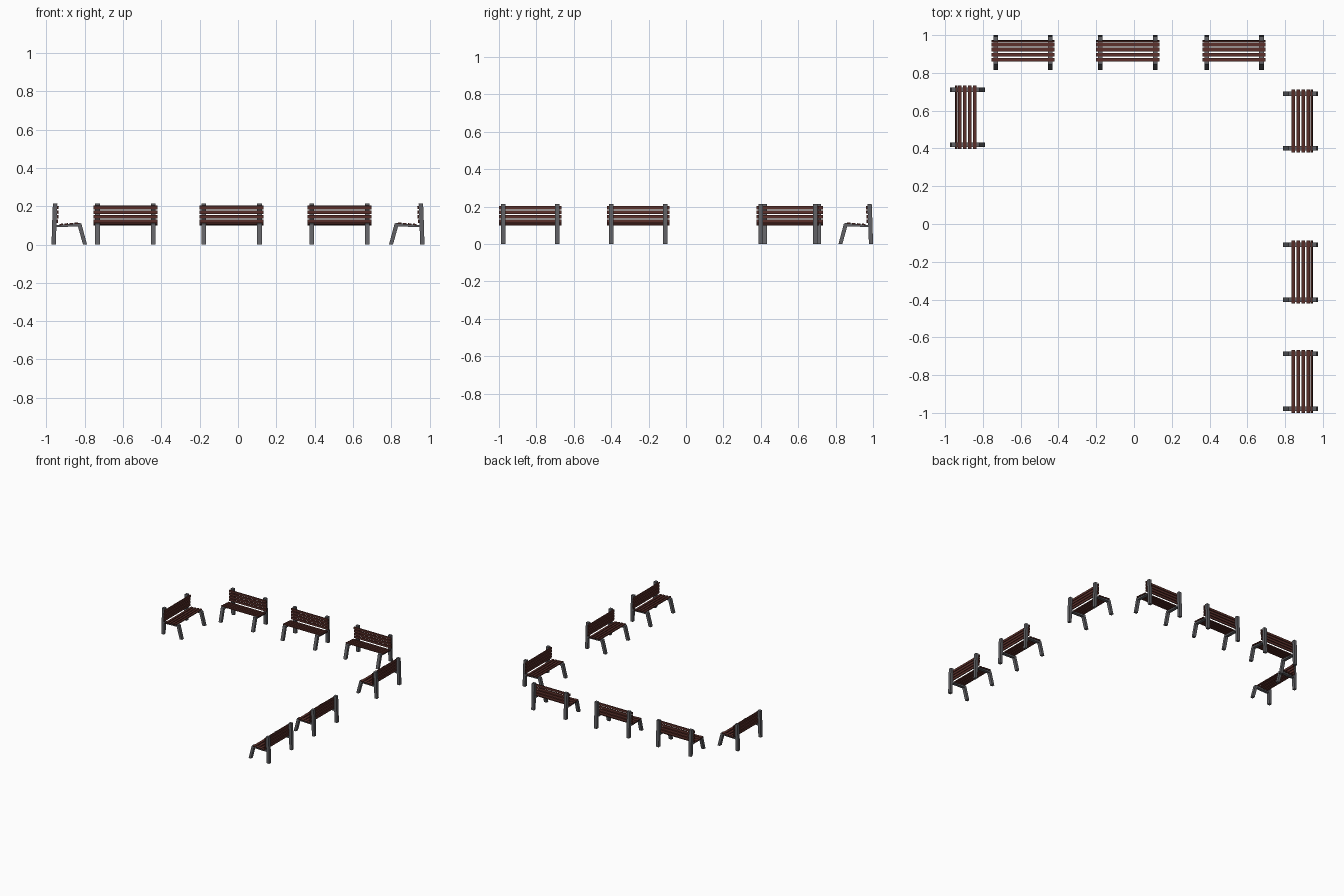
import bpy, bmesh
from math import pi
from mathutils import Matrix, Vector

if "Cube" in bpy.data.objects:
    bpy.data.objects.remove(bpy.data.objects["Cube"])


def material(name, rgb):
    m = bpy.data.materials.new(name)
    m.diffuse_color = (*rgb, 1)
    m.use_nodes = True
    m.node_tree.nodes["Principled BSDF"].inputs["Base Color"].default_value = m.diffuse_color
    return m


WOOD = material("dark_red_wood", (0.10, 0.028, 0.022))
IRON = material("dark_iron", (0.12, 0.12, 0.13))

HALF_LEN = 0.167    # half of the slat length
SUPPORT_X = 0.145   # sideways offset of the end supports
SUPPORT_W = 0.024

# side profiles as (depth, height); depth grows toward the backrest
POST = [(0.163, 0), (0.185, 0), (0.182, 0.11), (0.178, 0.213),
        (0.155, 0.213), (0.159, 0.11)]
FRONT_LEG = [(0, 0), (0.021, 0), (0.047, 0.094), (0.029, 0.108)]
SEAT_ARM = [(0.047, 0.094), (0.165, 0.091), (0.165, 0.101),
            (0.036, 0.112), (0.029, 0.108)]


def extrude_profile(bm, profile, x, width):
    """Side profile given thickness along x."""
    verts = [bm.verts.new((x - width / 2, d, h)) for d, h in profile]
    face = bm.faces.new(verts)
    out = bmesh.ops.extrude_face_region(bm, geom=[face])
    moved = [g for g in out["geom"] if isinstance(g, bmesh.types.BMVert)]
    bmesh.ops.translate(bm, verts=moved, vec=(width, 0, 0))


def add_slat(bm, d, h, size_d, size_h, tilt):
    mat = (Matrix.Translation((0, d, h)) @ Matrix.Rotation(tilt, 4, 'X')
           @ Matrix.Diagonal((2 * HALF_LEN, size_d, size_h, 1)))
    bmesh.ops.create_cube(bm, size=1, matrix=mat)


def finish_mesh(bm, name, mat):
    bmesh.ops.recalc_face_normals(bm, faces=bm.faces)
    mesh = bpy.data.meshes.new(name)
    bm.to_mesh(mesh)
    bm.free()
    mesh.materials.append(mat)
    return mesh


# end supports: post, front leg and arm on each side
bm = bmesh.new()
for side in (-1, 1):
    for profile in (POST, FRONT_LEG, SEAT_ARM):
        extrude_profile(bm, profile, side * SUPPORT_X, SUPPORT_W)
supports = finish_mesh(bm, "supports", IRON)

# seat slats, sloping slightly down to the rear
bm = bmesh.new()
for i in range(4):
    d = 0.055 + i * 0.0267
    add_slat(bm, d, 0.112 - (d - 0.04) * 0.08, 0.019, 0.008, -0.08)
seat = finish_mesh(bm, "seat_slats", WOOD)

# backrest slats on the front of the posts
bm = bmesh.new()
for i in range(4):
    h = 0.122 + i * 0.0237
    add_slat(bm, 0.1545 - (h - 0.12) * 0.04, h, 0.008, 0.018, 0.04)
back = finish_mesh(bm, "backrest_slats", WOOD)

# bench placements: (position of the front foot line, rotation)
places = [((x, 0.815), 0) for x in (-0.588, -0.033, 0.53)]
places += [((0.788, y), -pi / 2) for y in (0.545, -0.255, -0.833)]
places += [((-0.788, 0.565), pi / 2)]

for n, ((x, y), angle) in enumerate(places, 1):
    for mesh in (supports, seat, back):
        ob = bpy.data.objects.new(f"bench_{n}_{mesh.name}", mesh)
        ob.location = Vector((x, y, 0))
        ob.rotation_euler.z = angle
        bpy.context.collection.objects.link(ob)
